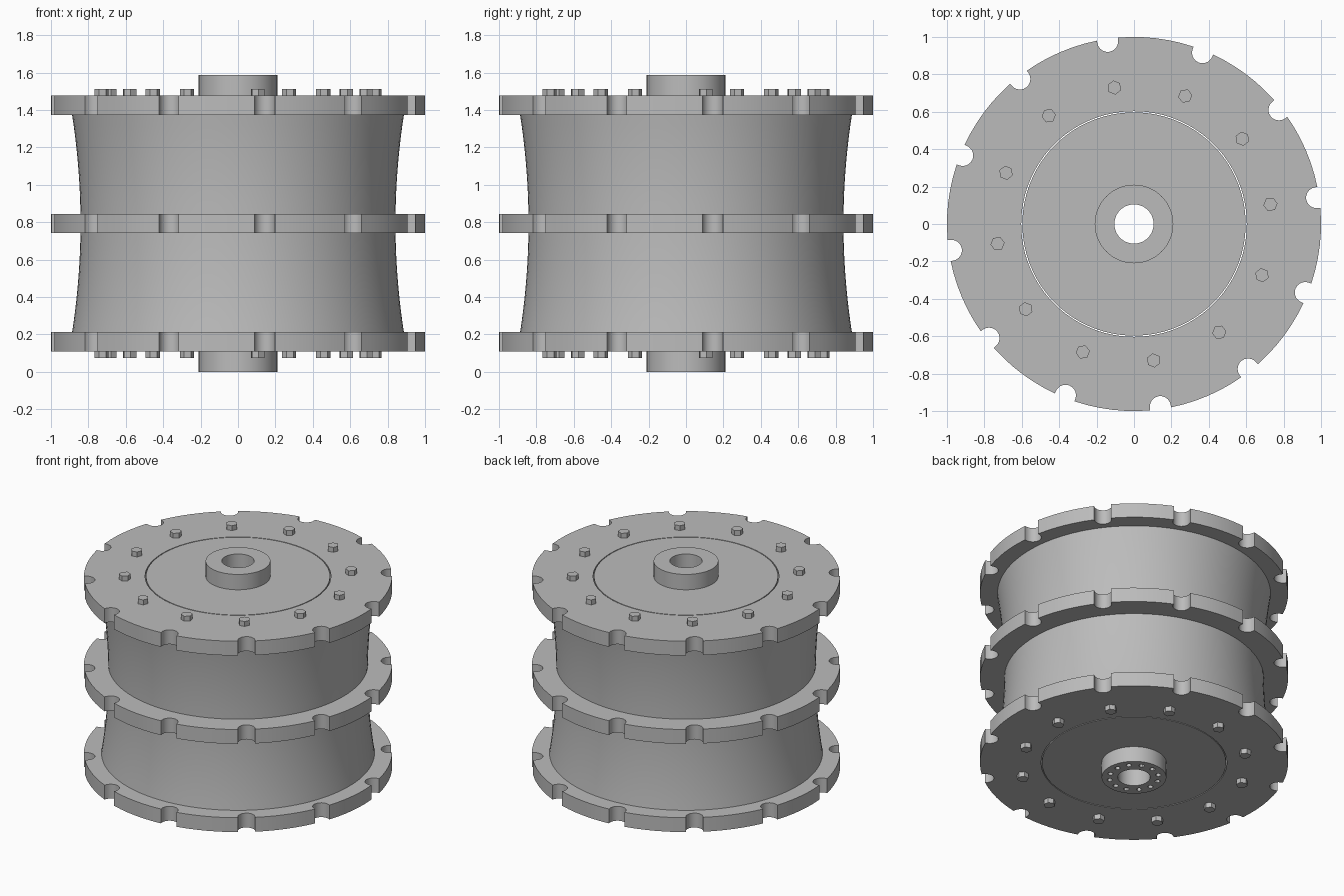
import bpy, bmesh
from math import sin, cos, pi, radians, tau

cube = bpy.data.objects.get("Cube")
if cube:
    bpy.data.objects.remove(cube)

COUNT = 12                 # notches, bolts and hub holes share one spacing
START = radians(8.2)
GAP_OUT, GAP_IN = 0.603, 0.597
BORE, HUB = 0.105, 0.21

grey = bpy.data.materials.new("plain grey")
grey.use_nodes = True
grey.diffuse_color = (0.5, 0.5, 0.5, 1)
grey.node_tree.nodes["Principled BSDF"].inputs["Base Color"].default_value = grey.diffuse_color


def finish(name, bm):
    bmesh.ops.recalc_face_normals(bm, faces=bm.faces)
    mesh = bpy.data.meshes.new(name)
    bm.to_mesh(mesh)
    bm.free()
    mesh.materials.append(grey)
    obj = bpy.data.objects.new(name, mesh)
    bpy.context.collection.objects.link(obj)
    bpy.ops.object.select_all(action='DESELECT')
    obj.select_set(True)
    bpy.context.view_layer.objects.active = obj
    bpy.ops.object.shade_smooth_by_angle(angle=radians(30))
    return obj


def circle(r, n, cx=0, cy=0, turn=0):
    return [(cx + r * cos(turn + tau * i / n), cy + r * sin(turn + tau * i / n)) for i in range(n)]


def plate(name, loops, z0, z1):
    """Flat plate from an outline and its holes."""
    bm = bmesh.new()
    edges = []
    for loop in loops:
        vs = [bm.verts.new((x, y, z0)) for x, y in loop]
        edges += [bm.edges.new((vs[i - 1], vs[i])) for i in range(len(vs))]
    bmesh.ops.triangle_fill(bm, edges=edges, use_beauty=True, use_dissolve=False)
    result = bmesh.ops.extrude_face_region(bm, geom=bm.faces[:])
    top = [v for v in result["geom"] if isinstance(v, bmesh.types.BMVert)]
    bmesh.ops.translate(bm, verts=top, vec=(0, 0, z1 - z0))
    return finish(name, bm)


def revolve(name, profile, steps=96):
    """Closed (radius, height) profile turned about the z axis."""
    bm = bmesh.new()
    rings = [[bm.verts.new((r * cos(tau * s / steps), r * sin(tau * s / steps), z))
              for r, z in profile] for s in range(steps)]
    for s in range(steps):
        a, b = rings[s - 1], rings[s]
        for i in range(len(profile)):
            bm.faces.new((a[i - 1], b[i - 1], b[i], a[i]))
    return finish(name, bm)


def notched_outline(notch=0.056, centre=0.986, arc=10, rim=6):
    """Round rim with rounded slots cut into it."""
    pts = []
    half = notch / 0.998
    for k in range(COUNT):
        a = START + tau * k / COUNT
        cx, cy = centre * cos(a), centre * sin(a)
        for i in range(arc + 1):
            t = a - pi / 2 - pi * i / arc
            pts.append((cx + notch * cos(t), cy + notch * sin(t)))
        span = tau / COUNT - 2 * half
        for i in range(rim + 1):
            t = a + half + span * i / rim
            pts.append((cos(t), sin(t)))
    return pts


# Notched flanges
for name, z0, z1 in (("bottom_flange", 0.11, 0.213),
                     ("middle_flange", 0.742, 0.845),
                     ("top_flange", 1.374, 1.477)):
    plate(name, [notched_outline(), circle(GAP_OUT, 96)], z0, z1)

# Flared drum walls
mid, reach = 0.793, 0.581
for name, z0, z1 in (("lower_drum", 0.213, 0.742), ("upper_drum", 0.845, 1.374)):
    heights = [z0 + (z1 - z0) * i / 10 for i in range(11)]
    wall = [(0.842 + 0.045 * ((z - mid) / reach) ** 2, z) for z in heights]
    revolve(name, [(GAP_OUT, z0)] + wall + [(GAP_OUT, z1)])

# Inner core, separated from the drum by a thin gap
revolve("core", [(BORE, 0.11), (GAP_IN, 0.11), (GAP_IN, 1.477), (BORE, 1.477)])

# Hubs, the lower one with a ring of small holes
bore_loops = [circle(HUB, 64), circle(BORE, 48)]
plate("top_hub", bore_loops, 1.477, 1.587)
holes = []
for k in range(COUNT):
    a = START + tau * k / COUNT
    holes.append(circle(0.018, 12, 0.16 * cos(a), 0.16 * sin(a)))
plate("bottom_hub", bore_loops + holes, 0, 0.11)

# Hexagonal bolt heads on both end faces
for side, z0, z1 in (("bottom", 0.075, 0.11), ("top", 1.477, 1.512)):
    for k in range(COUNT):
        a = START + tau * k / COUNT
        head = circle(0.038, 6, 0.737 * cos(a), 0.737 * sin(a), a)
        plate(f"{side}_bolt_{k + 1}", [head], z0, z1)
